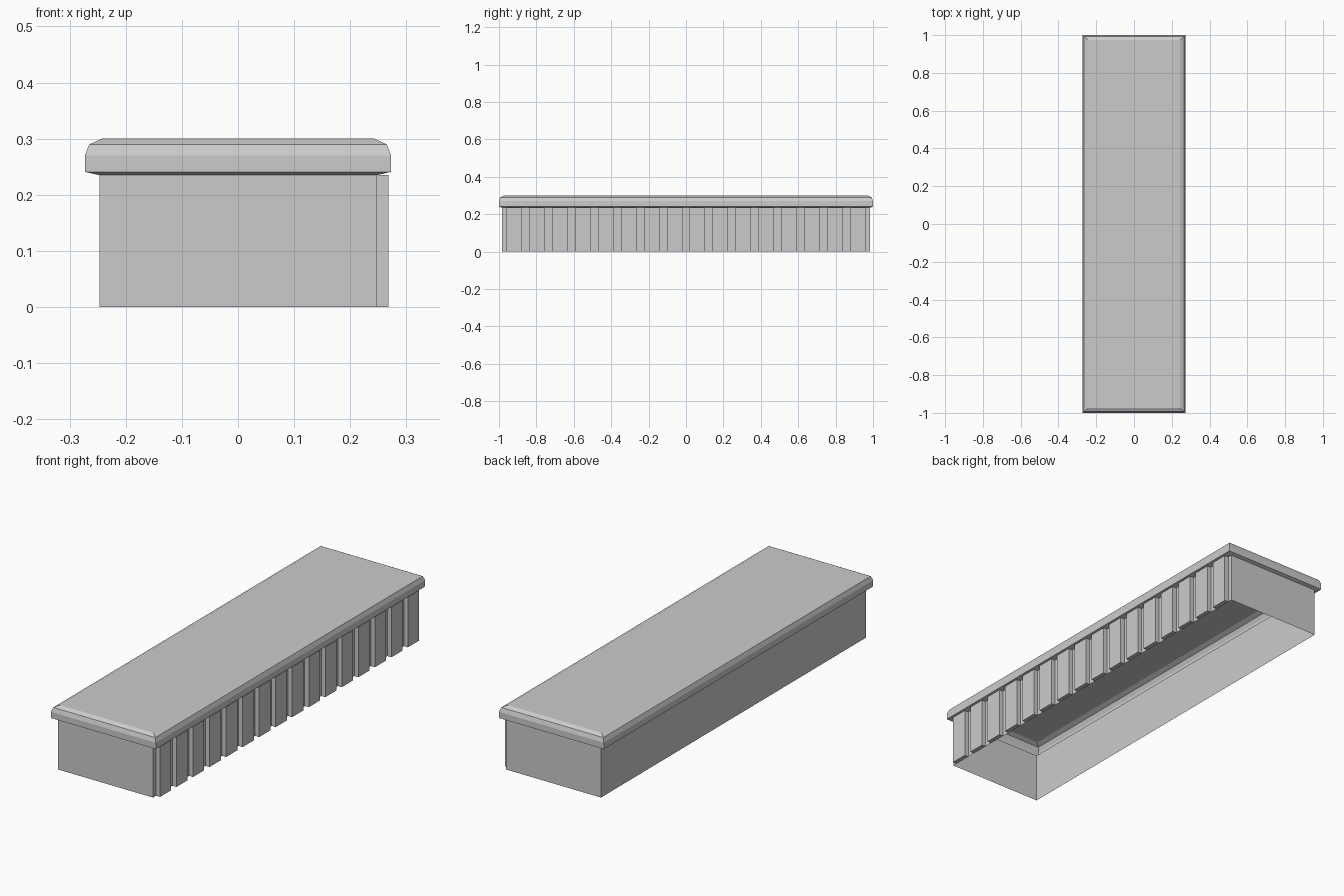
import bpy, bmesh

if "Cube" in bpy.data.objects:
    bpy.data.objects.remove(bpy.data.objects["Cube"])

BX, BY, BZ = 0.247, 0.984, 0.235   # body half-width, half-length, height
RIBS, PITCH, RIB_W, RIB_OUT = 16, 0.1227, 0.083, 0.268


def finish(name, bm):
    mesh = bpy.data.meshes.new(name)
    bm.to_mesh(mesh)
    bm.free()
    obj = bpy.data.objects.new(name, mesh)
    bpy.context.collection.objects.link(obj)
    return obj


def rect_loft(name, rings, cap_top):
    """Stack rectangular rings (half x, half y, z) into a thin open-bottom shell."""
    bm = bmesh.new()
    loops = [[bm.verts.new((sx * x, sy * y, z))
              for sx, sy in ((-1, -1), (1, -1), (1, 1), (-1, 1))]
             for x, y, z in rings]
    for low, high in zip(loops, loops[1:]):
        for i in range(4):
            j = (i + 1) % 4
            bm.faces.new((low[i], low[j], high[j], high[i]))
    if cap_top:
        bm.faces.new(loops[-1])
    return finish(name, bm)


# hollow body: four thin walls, open below
rect_loft("body_walls", [(BX, BY, 0), (BX, BY, BZ)], False)

# bevelled hollow lid
rect_loft("lid", [(BX, BY, BZ), (0.273, 1.0, 0.241), (0.273, 1.0, 0.27),
                  (0.265, 0.993, 0.29), (0.243, 0.975, 0.30)], True)

# row of vertical ribs on the right wall
bm = bmesh.new()
for i in range(RIBS):
    y = (i - (RIBS - 1) / 2) * PITCH
    verts = bmesh.ops.create_cube(bm, size=1)["verts"]
    bmesh.ops.scale(bm, vec=(RIB_OUT - BX, RIB_W, BZ), verts=verts)
    bmesh.ops.translate(bm, vec=((RIB_OUT + BX) / 2, y, BZ / 2), verts=verts)
finish("side_ribs", bm)
